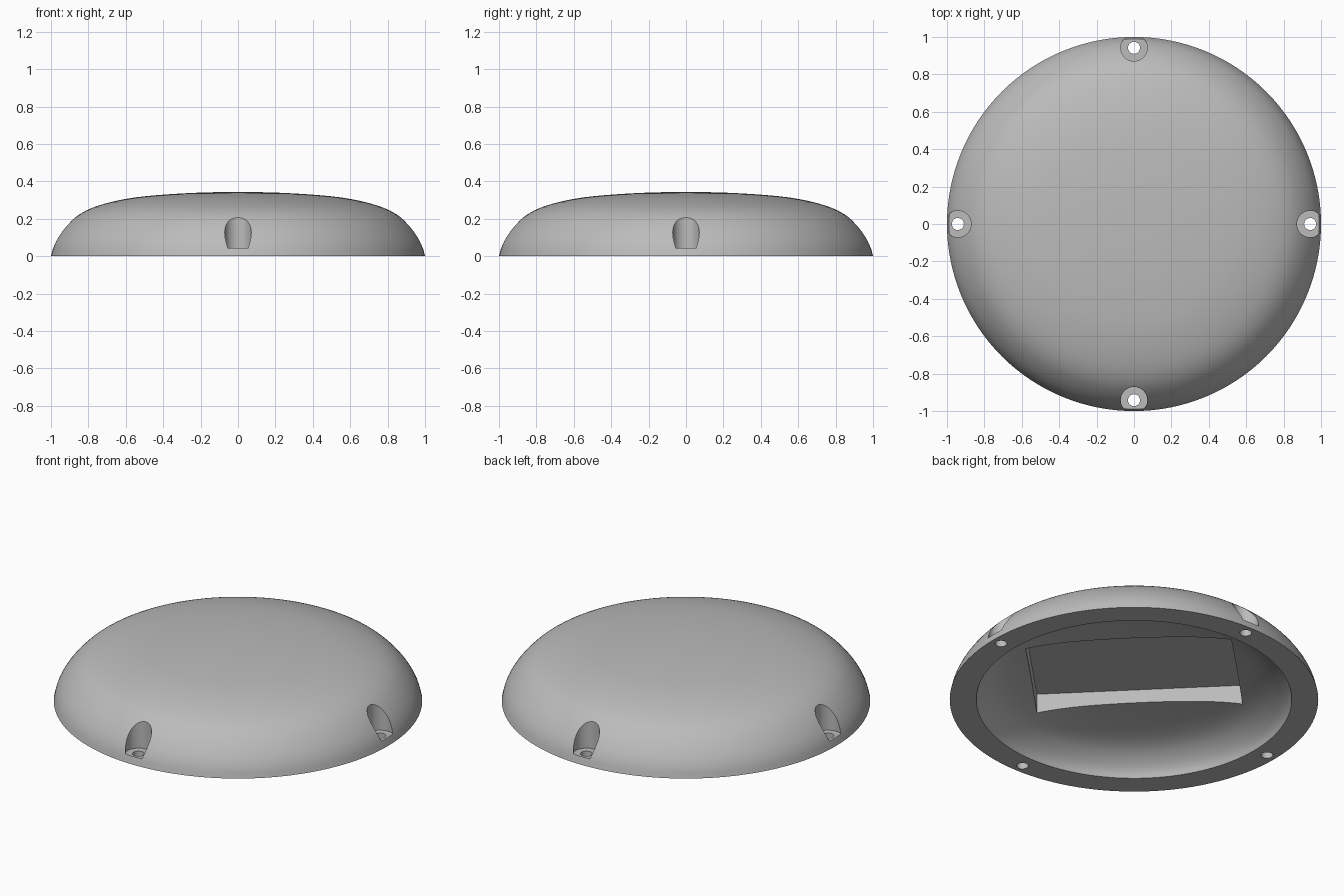
import bpy, bmesh, math
from mathutils import Matrix, Vector

if "Cube" in bpy.data.objects:
    bpy.data.objects.remove(bpy.data.objects["Cube"])

SEG = 128
PROFILE = [(0, .343), (.25, .338), (.5, .32), (.65, .296), (.77, .262), (.85, .222),
           (.91, .17), (.957, .11), (.985, .055), (1, 0)]


def smooth(points, steps=4):
    """Catmull-Rom curve through the profile points, mirrored at the apex."""
    p = [Vector(q) for q in points]
    p = [Vector((-p[1].x, p[1].y))] + p + [p[-1] * 2 - p[-2]]
    out = []
    for a, b, c, d in zip(p, p[1:], p[2:], p[3:]):
        for i in range(steps):
            t = i / steps
            out.append(.5 * (2 * b + (c - a) * t + (2 * a - 5 * b + 4 * c - d) * t ** 2
                             + (3 * b - a - 3 * c + d) * t ** 3))
    return out + [p[-2]]


def make_object(name, bm):
    bmesh.ops.recalc_face_normals(bm, faces=bm.faces)
    mesh = bpy.data.meshes.new(name)
    bm.to_mesh(mesh)
    bm.free()
    ob = bpy.data.objects.new(name, mesh)
    bpy.context.collection.objects.link(ob)
    return ob


def cut(target, cutter):
    mod = target.modifiers.new("cut", 'BOOLEAN')
    mod.operation, mod.solver, mod.object = 'DIFFERENCE', 'EXACT', cutter
    bpy.context.view_layer.objects.active = target
    bpy.ops.object.modifier_apply(modifier=mod.name)
    bpy.data.objects.remove(cutter)


def cylinder(x, y, radius, z0, z1):
    bm = bmesh.new()
    bmesh.ops.create_cone(bm, cap_ends=True, segments=48, radius1=radius, radius2=radius,
                          depth=z1 - z0, matrix=Matrix.Translation((x, y, (z0 + z1) / 2)))
    return make_object("hole_cutter", bm)


# Hollow dome: outer shell, flat rim and inner cavity revolved around z
outer = smooth(PROFILE)
inner = [Vector((p.x * .856, p.y * .19 / .343)) for p in reversed(outer)]
path = outer + inner
bm = bmesh.new()
rings = []
for p in path[1:-1]:
    rings.append([bm.verts.new((p.x * math.cos(a), p.x * math.sin(a), p.y))
                  for a in (2 * math.pi * i / SEG for i in range(SEG))])
for r, s in zip(rings, rings[1:]):
    for i in range(SEG):
        j = (i + 1) % SEG
        bm.faces.new((r[i], r[j], s[j], s[i]))
for ring, z in ((rings[0], path[0].y), (rings[-1], path[-1].y)):
    pole = bm.verts.new((0, 0, z))
    for i in range(SEG):
        bm.faces.new((pole, ring[i], ring[(i + 1) % SEG]))
dome = make_object("dome_cover", bm)

# Rectangular pocket in the cavity ceiling, turned 45 degrees
bm = bmesh.new()
bmesh.ops.create_cube(bm, size=1, matrix=Matrix.Rotation(-math.pi / 4, 4, 'Z')
                      @ Matrix.Translation((0, 0, .081))
                      @ Matrix.Diagonal((1.12, .70, .362, 1)))
cut(dome, make_object("pocket_cutter", bm))

# Four counterbored screw holes through the rim
for k in range(4):
    x, y = .942 * math.cos(k * math.pi / 2), .942 * math.sin(k * math.pi / 2)
    cut(dome, cylinder(x, y, .071, .043, .5))
    cut(dome, cylinder(x, y, .032, -.1, .2))

grey = bpy.data.materials.new("light_grey")
grey.diffuse_color = (.5, .5, .5, 1)
grey.use_nodes = True
grey.node_tree.nodes["Principled BSDF"].inputs["Base Color"].default_value = grey.diffuse_color
dome.data.materials.clear()
dome.data.materials.append(grey)
for poly in dome.data.polygons:
    poly.material_index = 0

bpy.ops.object.select_all(action='DESELECT')
dome.select_set(True)
bpy.context.view_layer.objects.active = dome
bpy.ops.object.shade_smooth_by_angle(angle=math.radians(30))
